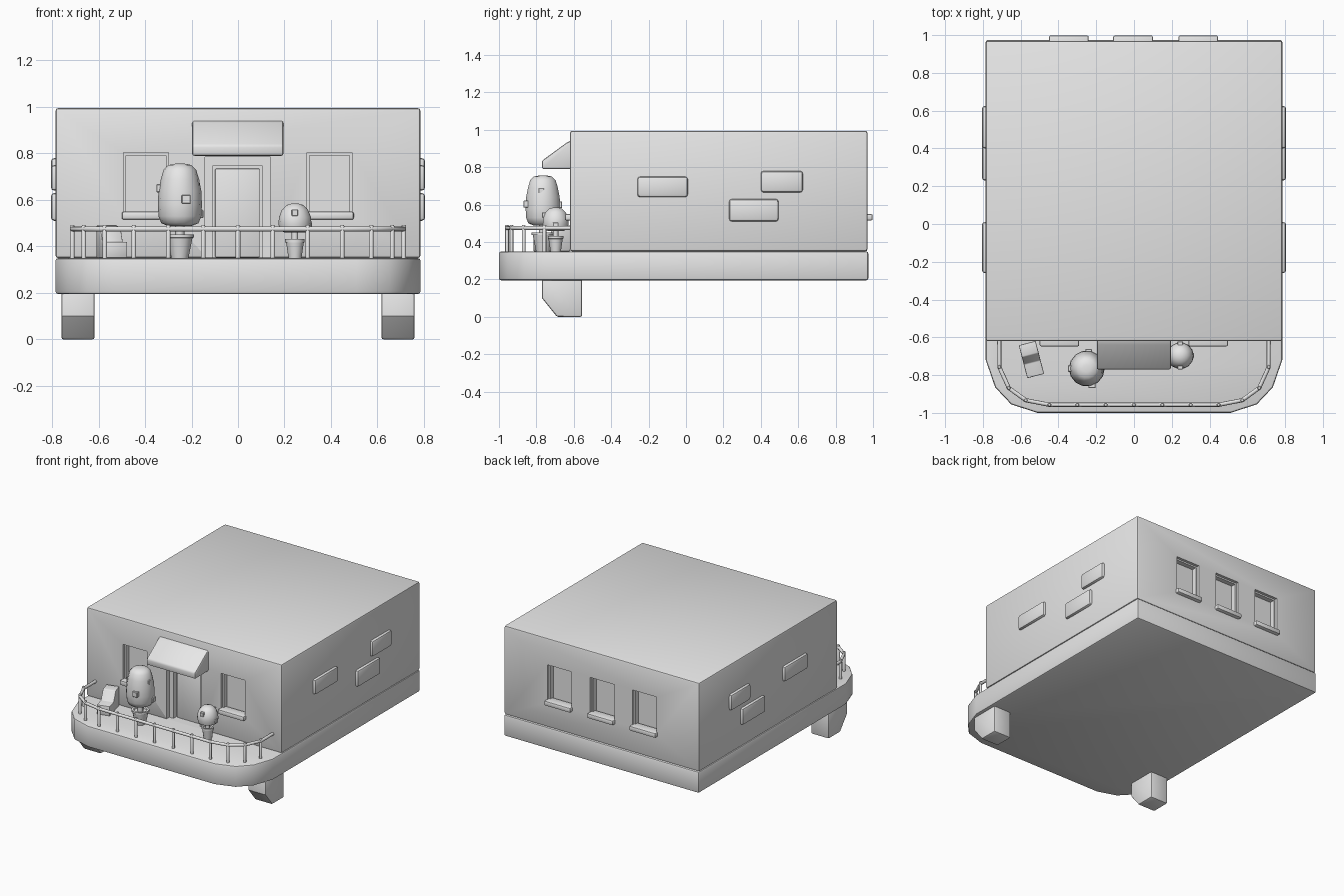
import bpy, bmesh, math
from mathutils import Vector

old = bpy.data.objects.get("Cube")
if old:
    bpy.data.objects.remove(old, do_unlink=True)

GREY = (0.8, 0.8, 0.8, 1)
mat = bpy.data.materials.new("plain grey")
mat.use_nodes = True
mat.diffuse_color = GREY
shader = next(n for n in mat.node_tree.nodes if n.type == "BSDF_PRINCIPLED")
shader.inputs["Base Color"].default_value = GREY


def apply_all(ob):
    bpy.ops.object.select_all(action="DESELECT")
    ob.select_set(True)
    bpy.context.view_layer.objects.active = ob
    for m in list(ob.modifiers):
        bpy.ops.object.modifier_apply(modifier=m.name)


def finish(name, bm, bevel=0.0, segments=2, angle=35):
    """Turn a bmesh into a bevelled, smooth shaded object."""
    bmesh.ops.recalc_face_normals(bm, faces=bm.faces)
    me = bpy.data.meshes.new(name)
    bm.to_mesh(me)
    bm.free()
    me.materials.append(mat)
    ob = bpy.data.objects.new(name, me)
    bpy.context.collection.objects.link(ob)
    if bevel:
        mod = ob.modifiers.new("Bevel", "BEVEL")
        mod.width, mod.segments = bevel, segments
        mod.limit_method, mod.angle_limit = "ANGLE", math.radians(40)
    apply_all(ob)
    bpy.ops.object.shade_smooth_by_angle(angle=math.radians(angle))
    return ob


def box(name, x, y, z, bevel=0.0, segments=2):
    """Box from (min, max) pairs."""
    bm = bmesh.new()
    bmesh.ops.create_cube(bm, size=1)
    for v in bm.verts:
        v.co = [(a + b) / 2 + c * (b - a) for c, (a, b) in zip(v.co, (x, y, z))]
    return finish(name, bm, bevel, segments)


def extrude(name, points, offset, bevel=0.0):
    """Prism from a flat outline."""
    bm = bmesh.new()
    face = bm.faces.new([bm.verts.new(p) for p in points])
    new = bmesh.ops.extrude_face_region(bm, geom=[face])["geom"]
    bmesh.ops.translate(bm, vec=offset, verts=[g for g in new if isinstance(g, bmesh.types.BMVert)])
    return finish(name, bm, bevel)


def lathe(name, x, y, profile, sides=12):
    """Closed solid of revolution from (radius, z) rows."""
    bm = bmesh.new()
    rings = []
    for r, z in profile:
        rings.append([bm.verts.new((x + r * math.cos(math.tau * i / sides),
                                    y + r * math.sin(math.tau * i / sides), z)) for i in range(sides)])
    for a, b in zip(rings, rings[1:]):
        for i in range(sides):
            j = (i + 1) % sides
            bm.faces.new((a[i], a[j], b[j], b[i]))
    bm.faces.new(rings[0])
    bm.faces.new(rings[-1])
    return finish(name, bm, angle=50)


def cut(ob, x, y, z):
    """Carve a box-shaped recess."""
    cutter = box("cutter", x, y, z)
    mod = ob.modifiers.new("Recess", "BOOLEAN")
    mod.object, mod.operation, mod.solver = cutter, "DIFFERENCE", "EXACT"
    apply_all(ob)
    bpy.data.objects.remove(cutter, do_unlink=True)


FRONT, BACK, FLOOR = -0.62, 0.97, 0.35

# Base slab with a rounded porch
side = [(0.785, -0.72), (0.735, -0.865), (0.65, -0.955), (0.51, -1.0)]
outline = [(0.785, 0.975)] + side + [(-x, y) for x, y in reversed(side)] + [(-0.785, 0.975)]
extrude("base_slab", [(x, y, 0.195) for x, y in outline], (0, 0, FLOOR - 0.195), 0.012)

# House walls, with the doorway stepped in twice
house = box("house_body", (-0.785, 0.785), (FRONT, BACK), (FLOOR, 0.995), 0.012)
cut(house, (-0.143, 0.14), (-0.8, FRONT + 0.035), (FLOOR + 0.003, 0.785))
cut(house, (-0.11, 0.105), (-0.8, FRONT + 0.07), (FLOOR + 0.003, 0.745))

# Door leaf
box("door", (-0.098, 0.093), (FRONT + 0.06, FRONT + 0.08), (FLOOR + 0.003, 0.735), 0.005)

# Recessed windows with sills
windows = [(x, FRONT, -1) for x in (-0.395, 0.393)] + [(x, BACK, 1) for x in (-0.345, -0.005, 0.34)]
for x, y, d in windows:
    ys = sorted((y - d * 0.055, y + d * 0.1))
    cut(house, (x - 0.097, x + 0.097), ys, (0.53, 0.803))
    ys = sorted((y - d * 0.05, y + d * 0.028))
    box("window_sill", (x - 0.105, x + 0.105), ys, (0.515, 0.55), 0.009)
    # Thin inner frame
    ys = sorted((y - d * 0.06, y - d * 0.02))
    for s in (-1, 1):
        xs = sorted((x + s * 0.086, x + s * 0.1))
        box("window_frame_side", xs, ys, (0.53, 0.803))
    box("window_frame_top", (x - 0.097, x + 0.097), ys, (0.792, 0.806))
apply_all(house)
bpy.ops.object.shade_smooth_by_angle(angle=math.radians(35))

# Raised bricks on both sides
for s in (-1, 1):
    for y, z in (((-0.26, 0.01), (0.64, 0.75)), ((0.23, 0.495), (0.51, 0.63)), ((0.4, 0.625), (0.665, 0.78))):
        box("wall_brick", sorted((s * 0.76, s * 0.805)), y, z, 0.015)

# Awning over the door
awning = [(-0.60, 0.79), (-0.77, 0.79), (-0.77, 0.835), (-0.64, 0.93), (-0.60, 0.95)]
extrude("awning", [(-0.197, y, z) for y, z in awning], (0.392, 0, 0), 0.009)

# Front supports
leg = [(-0.555, 0.21), (-0.555, 0.0), (-0.69, 0.0), (-0.77, 0.1), (-0.77, 0.21)]
for name, x in (("right_support", -0.76), ("left_support", 0.617)):
    extrude(name, [(x, y, z) for y, z in leg], (0.143, 0, 0), 0.01)

# Railing: posts along a bent hand rail
half = [(0.713, -0.757), (0.663, -0.868), (0.573, -0.933), (0.448, -0.957), (0.3, -0.957), (0.15, -0.957)]
posts = half + [(0, -0.957)] + [(-x, y) for x, y in reversed(half)]
for x, y in posts:
    lathe("railing_post", x, y, [(0.01, FLOOR - 0.01), (0.01, 0.487), (0.007, 0.492)], 8)

path = [(0.713, FRONT)] + posts + [(-0.713, FRONT)]
curve = bpy.data.curves.new("hand_rail", "CURVE")
curve.dimensions = "3D"
curve.bevel_depth, curve.bevel_resolution, curve.use_fill_caps = 0.011, 2, True
spline = curve.splines.new("POLY")
spline.points.add(len(path) - 1)
for p, (x, y) in zip(spline.points, path):
    p.co = (x, y, 0.475, 1)
curve.materials.append(mat)
bpy.context.collection.objects.link(bpy.data.objects.new("hand_rail", curve))


def plant(name, x, y, pot, stem, crown, buds):
    """Potted bush with small square buds."""
    lathe(name + "_pot", x, y, pot)
    lathe(name + "_stem", x, y, stem, 8)
    lathe(name + "_crown", x, y, crown, 14)
    for dx, dy, z, s in buds:
        h = s / 2
        box(name + "_bud", (x + dx - h, x + dx + h), (y + dy - h, y + dy + h), (z - h, z + h), 0.003, 1)


# Tall bush and round bush
plant("tall_bush", -0.25, -0.765,
      [(0.037, FLOOR), (0.054, 0.437), (0.06, 0.438), (0.06, 0.452), (0.045, 0.452), (0.043, 0.44)],
      [(0.02, 0.43), (0.02, 0.51)],
      [(0.05, 0.488), (0.08, 0.5), (0.092, 0.53), (0.095, 0.58), (0.092, 0.64),
       (0.082, 0.69), (0.07, 0.73), (0.05, 0.75), (0.02, 0.756)],
      [(0.027, -0.085, 0.603, 0.038), (0.07, -0.01, 0.675, 0.03), (-0.083, 0, 0.65, 0.035),
       (0.083, 0.02, 0.54, 0.036), (0.01, 0.085, 0.6, 0.036)])
plant("round_bush", 0.245, -0.697,
      [(0.028, FLOOR), (0.038, 0.417), (0.042, 0.418), (0.042, 0.432), (0.032, 0.432), (0.03, 0.42)],
      [(0.014, 0.415), (0.014, 0.48)],
      [(0.045, 0.46), (0.064, 0.468), (0.071, 0.495), (0.069, 0.525), (0.056, 0.558),
       (0.036, 0.578), (0.012, 0.585)],
      [(0, -0.059, 0.545, 0.028), (0.058, 0, 0.49, 0.03), (-0.056, 0.01, 0.52, 0.026), (0, 0.06, 0.535, 0.03)])

# Porch seat, turned slightly away from the wall
along, across = Vector((0.25, -0.968, 0)), Vector((0.968, 0.25, 0))
corner = Vector((-0.61, -0.642, 0))
seat = [(0, FLOOR), (0, 0.49), (0.065, 0.485), (0.105, 0.42), (0.18, 0.42), (0.18, FLOOR)]
extrude("porch_seat", [corner + along * t + Vector((0, 0, z)) for t, z in seat], across * 0.092, 0.005)
